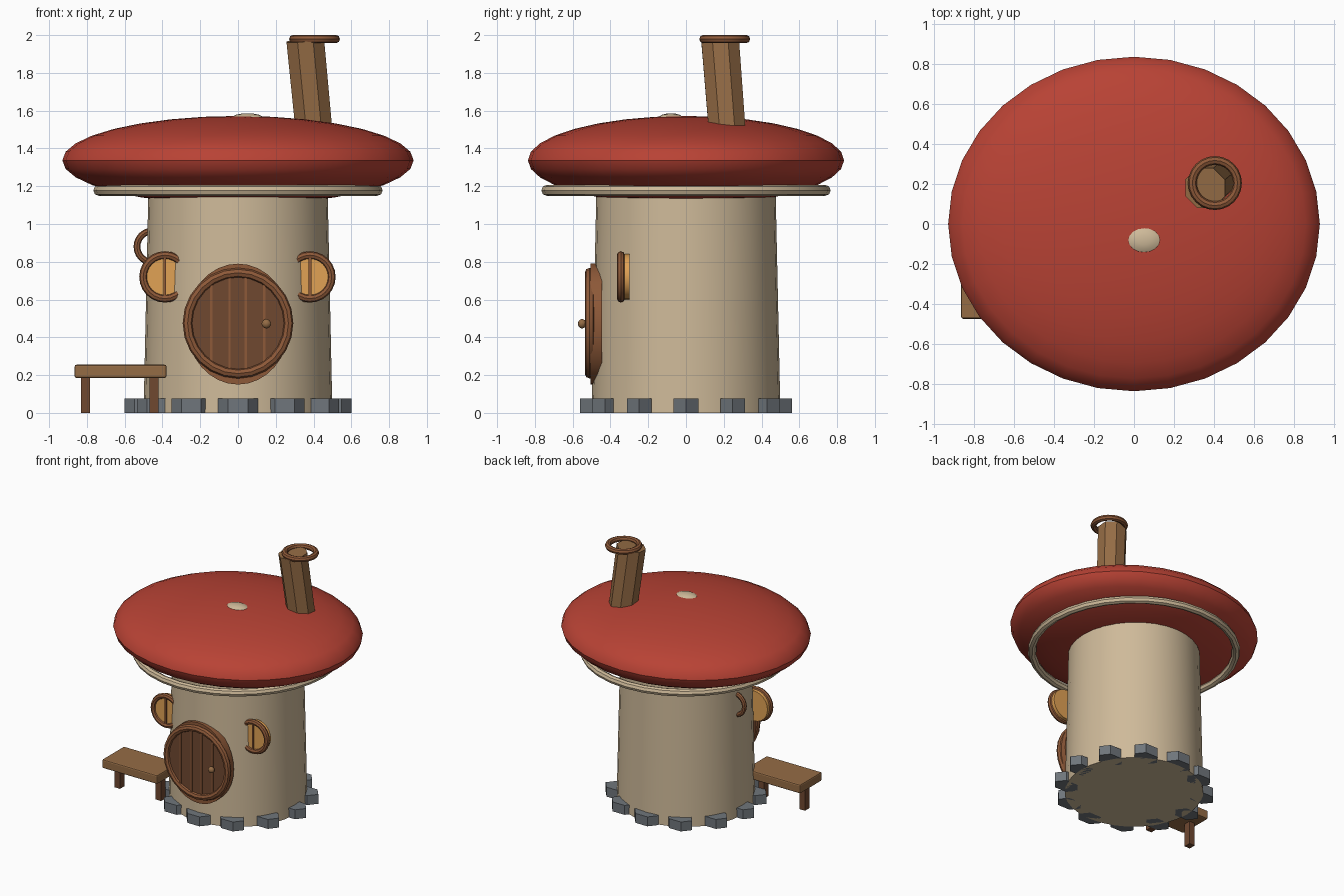
import bpy
import math

if "Cube" in bpy.data.objects:
    bpy.data.objects.remove(bpy.data.objects["Cube"])

HALF = math.pi / 2


def mat(name, r, g, b):
    m = bpy.data.materials.new(name)
    m.diffuse_color = (r, g, b, 1)
    m.use_nodes = True
    m.node_tree.nodes["Principled BSDF"].inputs["Base Color"].default_value = m.diffuse_color
    return m


RED = mat("red", 0.48, 0.055, 0.035)
CREAM = mat("cream", 0.62, 0.49, 0.32)
WOOD = mat("wood", 0.30, 0.15, 0.06)
TRIM = mat("trim", 0.27, 0.10, 0.04)
DARK = mat("dark_wood", 0.16, 0.065, 0.03)
GLASS = mat("glass", 0.75, 0.36, 0.09)
STONE = mat("stone", 0.16, 0.18, 0.20)


def finish(name, material, smooth=True):
    o = bpy.context.object
    o.name = name
    o.data.materials.append(material)
    bpy.ops.object.transform_apply(location=False, rotation=True, scale=True)
    if smooth:
        bpy.ops.object.shade_smooth_by_angle()
    return o


def ball(name, loc, scale, material, seg=32, rings=16):
    bpy.ops.mesh.primitive_uv_sphere_add(segments=seg, ring_count=rings, radius=1, location=loc)
    bpy.context.object.scale = scale
    return finish(name, material)


def ring(name, loc, major, minor, material, facing_front=True, seg=24):
    bpy.ops.mesh.primitive_torus_add(major_segments=seg, minor_segments=8,
                                     major_radius=major, minor_radius=minor, location=loc,
                                     rotation=(HALF if facing_front else 0, 0, 0))
    return finish(name, material)


def tube(name, loc, r, depth, material, sides=32, rot=(0, 0, 0), scale=(1, 1, 1), top=None, smooth=True):
    bpy.ops.mesh.primitive_cone_add(vertices=sides, radius1=r, radius2=r if top is None else top,
                                    depth=depth, location=loc, rotation=rot)
    bpy.context.object.scale = scale
    return finish(name, material, smooth)


def box(name, loc, size, material, bevel=0):
    bpy.ops.mesh.primitive_cube_add(size=1, location=loc)
    bpy.context.object.scale = size
    o = finish(name, material, False)
    if bevel:
        b = o.modifiers.new("bevel", 'BEVEL')
        b.width, b.segments = bevel, 2
    return o


# trunk and cap
tube("trunk", (0, 0, 0.6), 0.5, 1.2, CREAM, top=0.474)
ball("cap", (0, 0, 1.337), (0.93, 0.837, 0.235), RED)
ring("cap_rim", (0, 0, 1.178), 0.737, 0.029, CREAM, facing_front=False, seg=32)
ball("cap_spot", (0.05, -0.08, 1.56), (0.085, 0.065, 0.026), CREAM, 16, 8)

# foundation stones, all hexagons lined up with x
for i in range(12):
    a = i * math.tau / 12
    tube(f"stone_{i + 1}", (0.495 * math.cos(a), 0.495 * math.sin(a), 0.0375), 0.105, 0.075,
         STONE, sides=6, rot=(0, 0, HALF), scale=(0.62 / 0.866, 1, 1), smooth=False)

# leaning chimney with level collar
tube("chimney", (0.38, 0.2, 1.725), 0.105, 0.5, WOOD, sides=8,
     rot=(math.radians(2), math.radians(-6.8), math.radians(22.5)), top=0.108, smooth=False)
ring("chimney_collar", (0.405, 0.205, 1.979), 0.113, 0.022, TRIM, facing_front=False)

# round door
tube("door_surround", (0, -0.475, 0.47), 1, 0.06, TRIM, rot=(HALF, 0, 0), scale=(0.275, 0.32, 1))
tube("door_panel", (0, -0.49, 0.475), 0.27, 0.05, DARK, rot=(HALF, 0, 0))
ring("door_frame", (0, -0.51, 0.475), 0.267, 0.026, TRIM)
for i, x in enumerate((-0.142, -0.045, 0.042, 0.138)):
    h = 2 * math.sqrt(0.255 ** 2 - x * x)
    box(f"door_strip_{i + 1}", (x, -0.515, 0.475), (0.013, 0.014, h), TRIM)
ball("door_knob", (0.15, -0.55, 0.472), (0.025, 0.022, 0.025), WOOD, 12, 8)

# front windows, half sunk into the trunk
for side, x in (("left", -0.387), ("right", 0.381)):
    tube(f"{side}_window_glass", (x, -0.325, 0.72), 0.12, 0.05, GLASS, sides=24, rot=(HALF, 0, 0))
    ring(f"{side}_window_frame", (x, -0.345, 0.72), 0.115, 0.021, TRIM)
    box(f"{side}_window_bar", (x, -0.352, 0.72), (0.014, 0.016, 0.22), TRIM)

# hanging ring on the left wall
ring("wall_ring", (-0.452, 0.03, 0.88), 0.083, 0.018, TRIM)

# bench
box("bench_seat", (-0.622, -0.337, 0.22), (0.486, 0.275, 0.07), WOOD, 0.01)
for side, x in (("left", -0.807), ("right", -0.445)):
    box(f"bench_{side}_leg", (x, -0.337, 0.095), (0.048, 0.055, 0.19), DARK)
